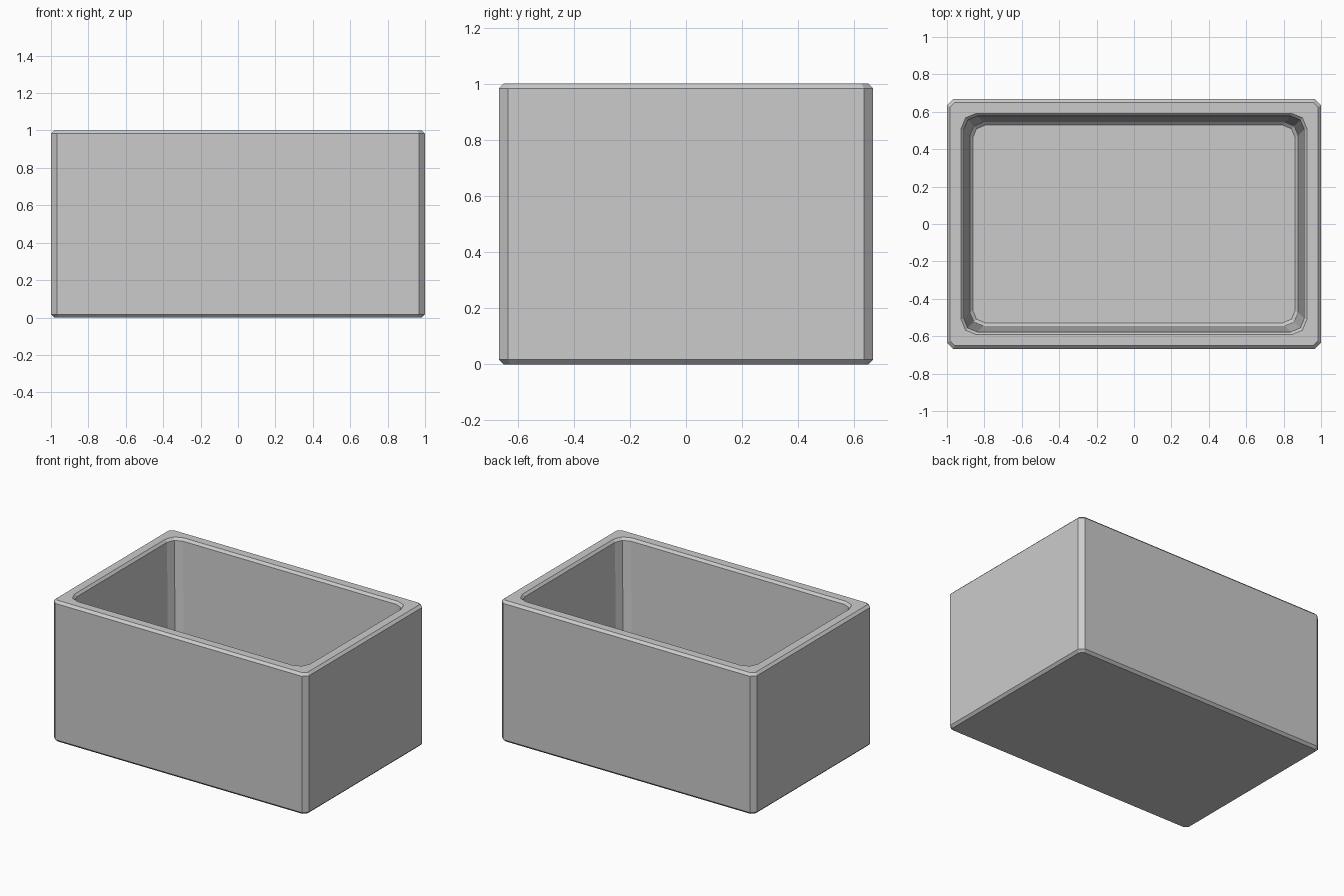
import bpy, bmesh
from math import sin, cos, pi

if "Cube" in bpy.data.objects:
    bpy.data.objects.remove(bpy.data.objects["Cube"])


def ring(bm, hx, hy, r, z, segs):
    """Rectangle with bevelled corners, returned as an ordered vertex loop."""
    verts = []
    for q, (sx, sy) in enumerate(((1, 1), (-1, 1), (-1, -1), (1, -1))):
        for i in range(segs + 1):
            a = pi / 2 * (q + i / segs)
            verts.append(bm.verts.new((sx * (hx - r) + r * cos(a),
                                       sy * (hy - r) + r * sin(a), z)))
    return verts


def loft(bm, rings):
    """Skin consecutive loops with quads."""
    for a, b in zip(rings, rings[1:]):
        n = len(a)
        for i in range(n):
            j = (i + 1) % n
            bm.faces.new((a[i], a[j], b[j], b[i]))


def loop_edges(bm, loop):
    return [bm.edges.get((v, loop[(i + 1) % len(loop)])) for i, v in enumerate(loop)]


bm = bmesh.new()

# Outer shell: single-chamfer corners, chamfered bottom and top edges
outer = [ring(bm, hx, hy, r, z, 1) for hx, hy, r, z in (
    (0.983, 0.65, 0.024, 0.0),
    (1.0, 0.667, 0.033, 0.017),
    (1.0, 0.667, 0.033, 0.983),
    (0.983, 0.65, 0.024, 1.0))]
loft(bm, outer)
bm.faces.new(list(reversed(outer[0])))

# Tapered cavity: two-segment corners, chamfered lip and floor edge
inner = [ring(bm, hx, hy, r, z, 2) for hx, hy, r, z in (
    (0.925, 0.592, 0.083, 1.0),
    (0.91, 0.577, 0.073, 0.983),
    (0.878, 0.545, 0.073, 0.10),
    (0.861, 0.528, 0.065, 0.083))]
loft(bm, inner)
bm.faces.new(inner[-1])

# Flat rim joining the shell and the cavity
bmesh.ops.bridge_loops(bm, edges=loop_edges(bm, outer[-1]) + loop_edges(bm, inner[0]))
bmesh.ops.recalc_face_normals(bm, faces=bm.faces)

mesh = bpy.data.meshes.new("open_box")
bm.to_mesh(mesh)
bm.free()
bpy.context.collection.objects.link(bpy.data.objects.new("open_box", mesh))
